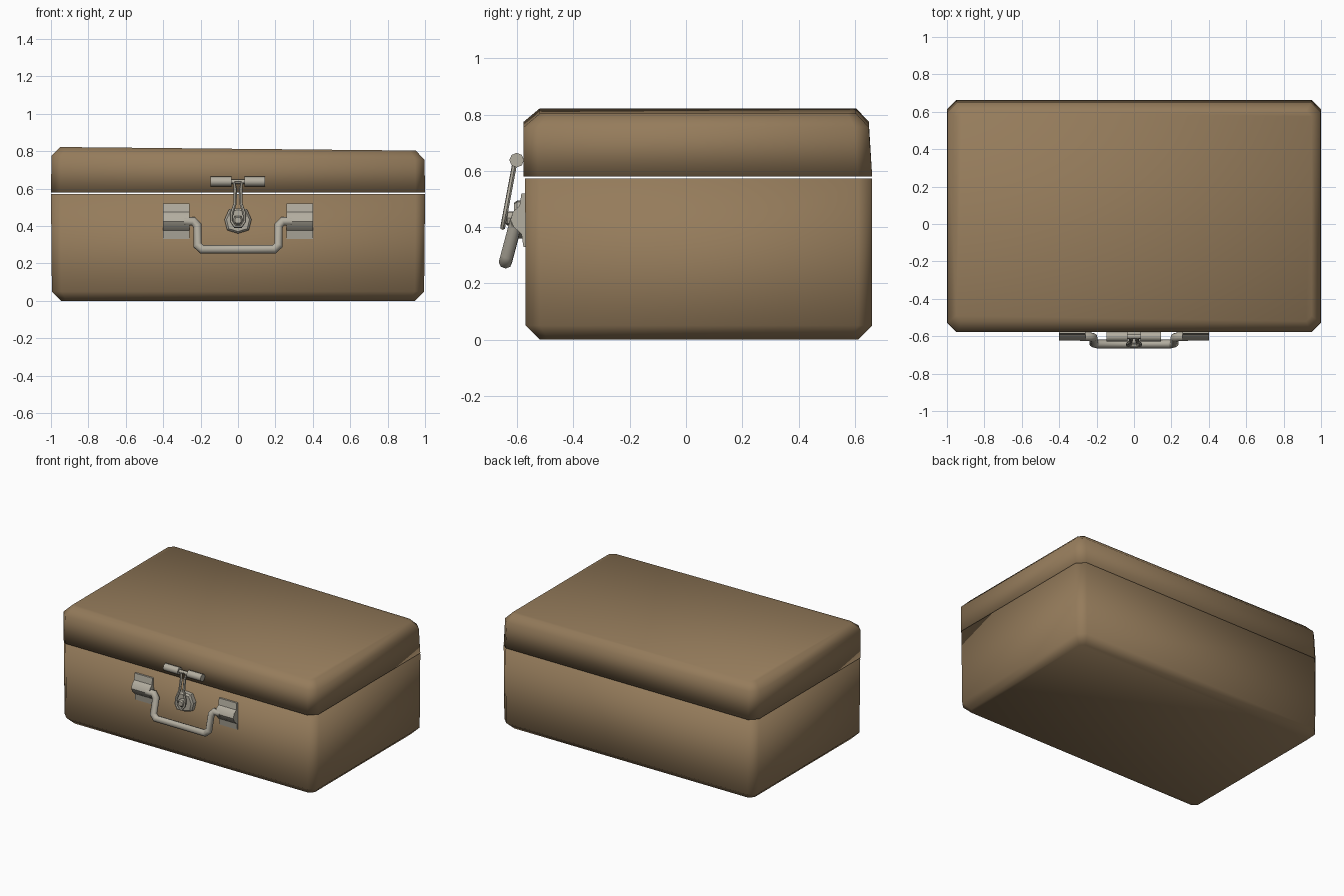
import bpy, bmesh, math
from mathutils import Vector

if "Cube" in bpy.data.objects:
    bpy.data.objects.remove(bpy.data.objects["Cube"])


def material(name, color):
    m = bpy.data.materials.new(name)
    m.diffuse_color = (*color, 1)
    m.use_nodes = True
    m.node_tree.nodes["Principled BSDF"].inputs["Base Color"].default_value = m.diffuse_color
    return m


LEATHER = material("tan leather", (0.30, 0.20, 0.105))
METAL = material("dull metal", (0.45, 0.42, 0.35))


def finish(name, bm, mat, angle=180):
    bmesh.ops.recalc_face_normals(bm, faces=bm.faces)
    me = bpy.data.meshes.new(name)
    bm.to_mesh(me)
    bm.free()
    me.materials.append(mat)
    ob = bpy.data.objects.new(name, me)
    bpy.context.collection.objects.link(ob)
    bpy.ops.object.select_all(action='DESELECT')
    bpy.context.view_layer.objects.active = ob
    ob.select_set(True)
    if angle >= 180:
        bpy.ops.object.shade_smooth()
    else:
        bpy.ops.object.shade_smooth_by_angle(angle=math.radians(angle))
    return ob


def loft(name, rings, mat, angle=180):
    """Skin a list of equal-length point rings and cap both ends."""
    bm = bmesh.new()
    vs = [[bm.verts.new(p) for p in r] for r in rings]
    n = len(vs[0])
    for a, b in zip(vs, vs[1:]):
        for i in range(n):
            bm.faces.new((a[i], a[(i + 1) % n], b[(i + 1) % n], b[i]))
    bm.faces.new(vs[0])
    bm.faces.new(vs[-1])
    return finish(name, bm, mat, angle)


def box_ring(x, y0, y1, z, c=0.05, drop=0.0):
    """Rectangle with cut corners; drop lowers its right end."""
    pts = [(-x + c, y0), (x - c, y0), (x, y0 + c), (x, y1 - c),
           (x - c, y1), (-x + c, y1), (-x, y1 - c), (-x, y0 + c)]
    return [(px, py, z - drop * (px + 1) / 2) for px, py in pts]


def tube(name, path, r, sides=8, closed=False):
    """Straight-sided tube following a path, mitred at its corners."""
    cu = bpy.data.curves.new(name, 'CURVE')
    cu.dimensions = '3D'
    cu.bevel_depth = r
    cu.bevel_resolution = sides // 2 - 2
    cu.use_fill_caps = not closed
    sp = cu.splines.new('POLY')
    sp.points.add(len(path) - 1)
    for p, co in zip(sp.points, path):
        p.co = (*co, 1)
    sp.use_cyclic_u = closed
    tmp = bpy.data.objects.new(name + "_path", cu)
    bpy.context.collection.objects.link(tmp)
    me = bpy.data.meshes.new_from_object(tmp.evaluated_get(bpy.context.evaluated_depsgraph_get()))
    bm = bmesh.new()
    bm.from_mesh(me)
    bpy.data.objects.remove(tmp)
    bpy.data.meshes.remove(me)
    bmesh.ops.remove_doubles(bm, verts=bm.verts, dist=1e-5)
    return finish(name, bm, METAL, 50)


# case base and lid
loft("case_base", [box_ring(0.945, -0.52, 0.612, 0.0, 0.03),
                   box_ring(0.995, -0.57, 0.662, 0.05),
                   box_ring(1.0, -0.572, 0.662, 0.572)], LEATHER)
loft("case_lid", [box_ring(1.0, -0.577, 0.662, 0.579),
                  box_ring(0.997, -0.577, 0.650, 0.775, 0.05, 0.02),
                  box_ring(0.95, -0.52, 0.605, 0.823, 0.03, 0.02)], LEATHER)

# handle brackets: a plate that bulges around the handle ends
bracket = [(-0.56, 0.52), (-0.585, 0.52), (-0.592, 0.475), (-0.615, 0.455),
           (-0.624, 0.425), (-0.612, 0.40), (-0.585, 0.375), (-0.578, 0.33),
           (-0.56, 0.33)]
for side, x0, x1 in (("left", -0.40, -0.26), ("right", 0.26, 0.40)):
    loft(side + "_handle_bracket",
         [[(x, y, z) for y, z in bracket] for x in (x0, x1)], METAL, 35)

# carrying handle, hanging slightly outward
half = [(0.29, 0.425), (0.238, 0.425), (0.217, 0.402), (0.217, 0.298), (0.192, 0.275)]
outline = [(-x, z) for x, z in half] + [(x, z) for x, z in reversed(half)]
tube("carry_handle", [(x, -0.602 - 0.04 * (0.425 - z) / 0.15, z) for x, z in outline], 0.024)

# hinge barrels of the latch, with a pin between them
for side, x0, x1 in (("left", -0.148, -0.035), ("right", 0.035, 0.145)):
    tube(side + "_hinge_barrel", [(x0, -0.602, 0.638), (x1, -0.602, 0.638)], 0.026)
tube("hinge_pin", [(-0.04, -0.602, 0.638), (0.04, -0.602, 0.638)], 0.012)

# hasp loop leaning out from the hinge
hasp = [(0.022, 0.638), (0.014, 0.60), (0.016, 0.52), (0.034, 0.465),
        (0.034, 0.425), (0.016, 0.398)]
loop = hasp + [(-x, z) for x, z in reversed(hasp)]
tube("hasp_loop", [(x, -0.607 - 0.045 * (0.638 - z) / 0.24, z) for x, z in loop],
     0.009, 6, True)

# catch: shield-shaped base and a knob inside the loop
shield = [(0.0, 0.495), (0.048, 0.49), (0.072, 0.435), (0.058, 0.378), (0.0, 0.36),
          (-0.058, 0.378), (-0.072, 0.435), (-0.048, 0.49)]


def shrink(k, y):
    return [(x * k, y, 0.432 + (z - 0.432) * k) for x, z in shield]


loft("catch_base", [shrink(1, -0.56), shrink(1, -0.60), shrink(0.85, -0.612)], METAL, 35)
loft("catch_knob", [shrink(0.36, -0.60), shrink(0.36, -0.635), shrink(0.24, -0.645)], METAL, 35)
